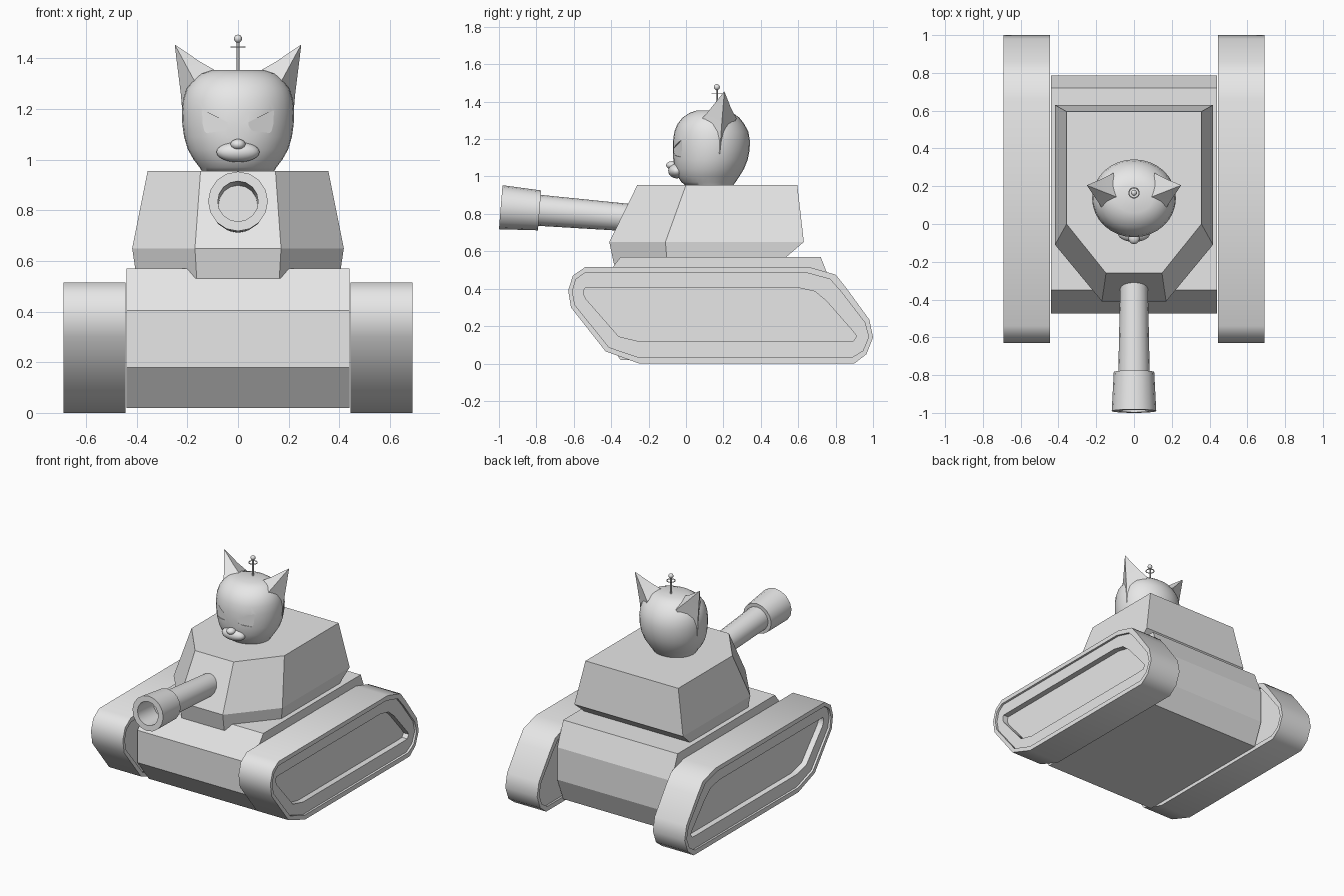
import bpy, bmesh, math
from mathutils import Vector, Matrix

cube = bpy.data.objects.get("Cube")
if cube:
    bpy.data.objects.remove(cube, do_unlink=True)

grey = bpy.data.materials.new("plain_grey")
grey.use_nodes = True
COLOUR = (0.8, 0.8, 0.8, 1)
grey.diffuse_color = COLOUR
grey.node_tree.nodes["Principled BSDF"].inputs["Base Color"].default_value = COLOUR


def finish(name, bm, smooth=None):
    """Turn a bmesh into a coloured object, smooth below the given angle."""
    bmesh.ops.recalc_face_normals(bm, faces=bm.faces)
    me = bpy.data.meshes.new(name)
    bm.to_mesh(me)
    bm.free()
    ob = bpy.data.objects.new(name, me)
    bpy.context.collection.objects.link(ob)
    me.materials.append(grey)
    if smooth:
        bpy.ops.object.select_all(action="DESELECT")
        ob.select_set(True)
        bpy.context.view_layer.objects.active = ob
        bpy.ops.object.shade_smooth_by_angle(angle=math.radians(smooth))
    return ob


def loft(rings, caps=True):
    """Skin a list of equally long point loops."""
    bm = bmesh.new()
    loops = [[bm.verts.new(p) for p in ring] for ring in rings]
    n = len(loops[0])
    for a, b in zip(loops, loops[1:]):
        for i in range(n):
            j = (i + 1) % n
            bm.faces.new((a[i], a[j], b[j], b[i]))
    if caps:
        bm.faces.new(loops[0])
        bm.faces.new(loops[-1])
    return bm


def lathe(profile, n):
    """Revolve (radius, height) points round z."""
    return loft([[(r * math.cos(2 * math.pi * i / n), r * math.sin(2 * math.pi * i / n), h)
                  for i in range(n)] for r, h in profile])


def ellipsoid(centre, size, u=24, v=14):
    bm = bmesh.new()
    bmesh.ops.create_uvsphere(bm, u_segments=u, v_segments=v, radius=1)
    bmesh.ops.transform(bm, matrix=Matrix.Translation(centre) @ Matrix.Diagonal((*size, 1)), verts=bm.verts)
    return bm


# Hull: side profile extruded across
hull = [(-.35, .57), (.72, .57), (.785, .405), (.785, .18), (.72, .02), (-.35, .02), (-.475, .18), (-.475, .405)]
finish("hull", loft([[(x, y, z) for y, z in hull] for x in (-.44, .44)]))

# Tracks: rim, shallow step and deep side panel
outer = [(-.54, .515), (.66, .515), (.80, .475), (.86, .40), (.98, .235), (1.0, .14), (.965, .05),
         (.90, 0), (-.25, 0), (-.43, .065), (-.615, .30), (-.63, .39), (-.605, .47)]
panel = [(-.54, .405), (.60, .405), (.69, .385), (.75, .335), (.895, .17), (.912, .145), (.895, .12),
         (.85, .118), (-.25, .118), (-.36, .145), (-.535, .345), (-.547, .37), (-.545, .395)]
step = [(a + (c - a) * .27, b + (d - b) * .27) for (a, b), (c, d) in zip(outer, panel)]
layers = [(step, .46), (step, .445), (outer, .445), (outer, .69), (step, .69), (step, .675),
          (panel, .675), (panel, .635)]
for side, s in (("left", 1), ("right", -1)):
    finish(side + "_track", loft([[(s * x, y, z) for y, z in lp] for lp, x in layers]), 50)


# Turret: three six-sided levels
def level(z, xs, rear, mid, xf, front):
    return [(-xs, rear, z), (-xs, mid, z), (-xf, front, z), (xf, front, z), (xs, mid, z), (xs, rear, z)]


finish("turret", loft([level(.53, .40, .49, -.10, .163, -.385), level(.65, .418, .63, -.11, .17, -.41),
                       level(.955, .357, .595, 0, .148, -.26)]))

# Gun barrel with a flared hollow muzzle
bm = lathe([(.07, 0), (.073, .1), (.083, .585), (.107, .585), (.118, .793), (.08, .793), (.077, .62)], 16)
bmesh.ops.transform(bm, matrix=Matrix.Translation((0, -.2, .772)) @ Matrix.Rotation(math.radians(85.4), 4, "X"),
                    verts=bm.verts)
finish("gun_barrel", bm, 40)

# Head: stacked oval rings (height, half width, front, back)
head_rings = [(.95, .14, 0, .25), (.97, .152, -.025, .265), (1.0, .175, -.045, .285), (1.04, .198, -.06, .31),
              (1.09, .213, -.068, .33), (1.14, .22, -.07, .34), (1.19, .222, -.07, .342), (1.24, .217, -.062, .333),
              (1.28, .203, -.046, .312), (1.315, .178, -.018, .285), (1.34, .145, .02, .25), (1.354, .10, .06, .21)]


def oval(z, w, f, b, n=32):
    mid, half = (f + b) / 2, (b - f) / 2
    return [(w * math.cos(2 * math.pi * i / n), mid + half * math.sin(2 * math.pi * i / n), z) for i in range(n)]


head = finish("head", loft([oval(*r) for r in head_rings]), 50)

# Slanted eyes cut into the face
eye = [(.15, 1.2), (.035, 1.145), (.055, 1.115), (.125, 1.105), (.162, 1.145)]
for side, s in (("left", 1), ("right", -1)):
    bm = loft([[(s * x, -.2, z) for x, z in eye], [(s * x, -.085 + .45 * x, z) for x, z in eye]])
    cutter = finish(side + "_eye_cutter", bm)
    cutter.hide_render = True
    cutter.hide_set(True)
    cut = head.modifiers.new(side + "_eye", "BOOLEAN")
    cut.object, cut.operation, cut.solver = cutter, "DIFFERENCE", "EXACT"

# Muzzle and nose
finish("muzzle", ellipsoid((0, -.05, 1.03), (.085, .045, .04)), 60)
finish("nose", ellipsoid((0, -.075, 1.06), (.03, .032, .022), 12, 8), 60)

# Ears: four-sided spikes with slightly hollow edges
base = [(.15, .05, 1.27), (.085, .14, 1.35), (.11, .27, 1.31), (.214, .18, 1.12)]
tip = Vector((.25, .205, 1.455))
for side, s in (("left", 1), ("right", -1)):
    rings = []
    for t, pinch in ((0, 1), (.4, .94), (.75, .95), (.995, 1)):
        pts = [Vector(p).lerp(tip, t) for p in base]
        mid = sum(pts, Vector()) / 4
        rings.append([(s * q.x, q.y, q.z) for q in (mid + (p - mid) * pinch for p in pts)])
    finish(side + "_ear", loft(rings), 40)

# Antenna: rod, ring and ball
bm = lathe([(.005, 1.34), (.005, 1.47)], 8)
bmesh.ops.translate(bm, vec=(0, .165, 0), verts=bm.verts)
finish("antenna_rod", bm, 60)
finish("antenna_ball", ellipsoid((0, .165, 1.478), (.016,) * 3, 12, 8), 60)
bpy.ops.mesh.primitive_torus_add(location=(0, .165, 1.445), major_radius=.027, minor_radius=.003,
                                 major_segments=20, minor_segments=6)
ring = bpy.context.object
ring.name = "antenna_ring"
ring.data.materials.append(grey)
bpy.ops.object.shade_smooth()
